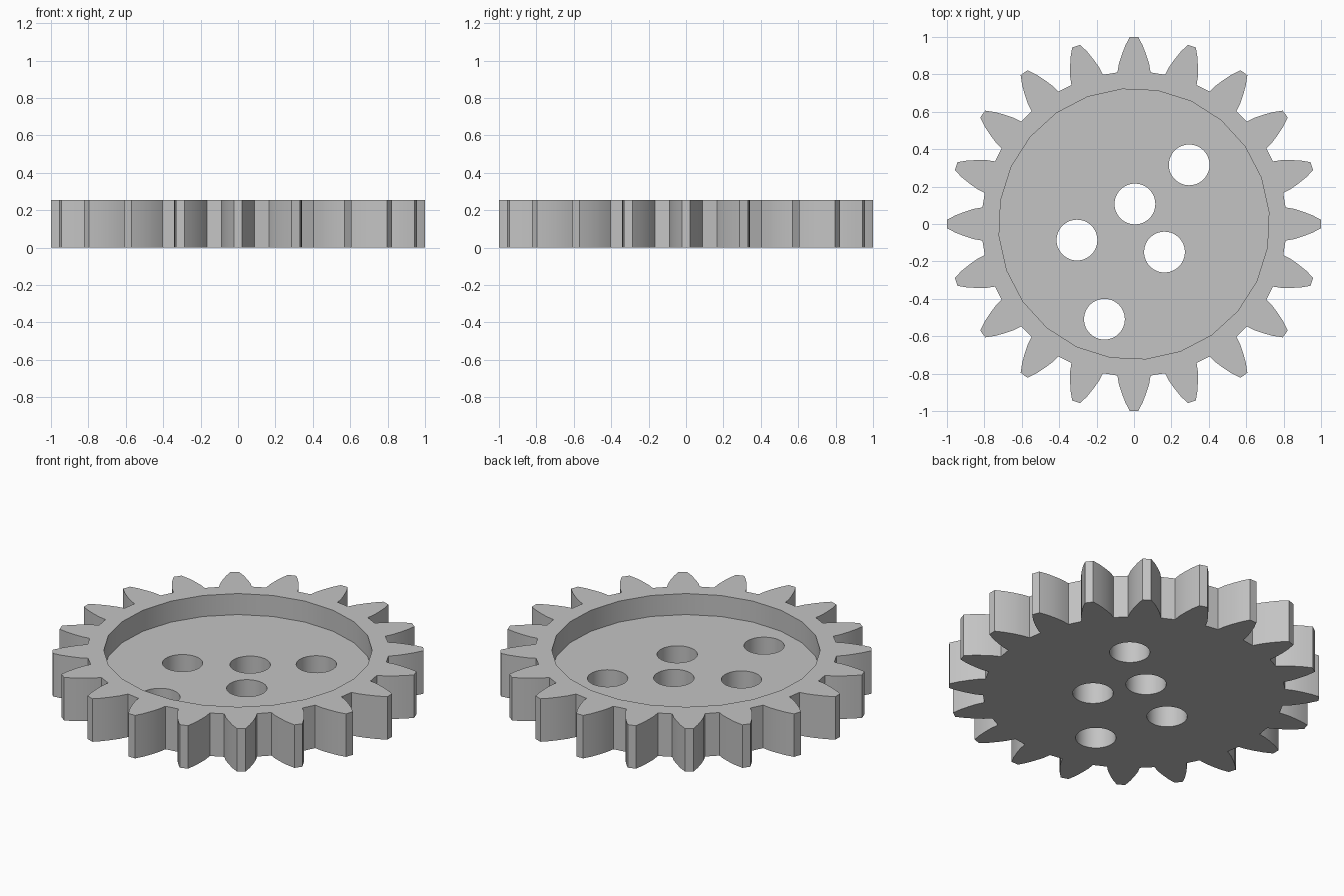
import bpy, bmesh
from math import radians, sin, cos
from mathutils import Matrix, Vector

if "Cube" in bpy.data.objects:
    bpy.data.objects.remove(bpy.data.objects["Cube"], do_unlink=True)

TEETH = 20
HEIGHT = 0.256
FLOOR = 0.131
# Right half of one tooth: (radius, degrees from tooth axis), root to tip
FLANK = [(0.815, 6.25), (0.86, 5.4), (0.905, 4.2), (0.955, 2.8), (1.0, 1.3)]
HOLES = [(0.005, 0.107), (0.295, 0.316), (-0.305, -0.086),
         (0.163, -0.150), (-0.158, -0.509)]

grey = bpy.data.materials.new("light grey")
grey.use_nodes = True
colour = (0.55, 0.55, 0.55, 1)
grey.diffuse_color = colour
grey.node_tree.nodes["Principled BSDF"].inputs["Base Color"].default_value = colour


def to_object(bm, name):
    bmesh.ops.recalc_face_normals(bm, faces=bm.faces)
    mesh = bpy.data.meshes.new(name)
    bm.to_mesh(mesh)
    bm.free()
    mesh.materials.append(grey)
    obj = bpy.data.objects.new(name, mesh)
    bpy.context.collection.objects.link(obj)
    return obj


def cylinder(name, x, y, z0, z1, radius, sides, turn=0):
    bm = bmesh.new()
    place = Matrix.Translation((x, y, (z0 + z1) / 2)) @ Matrix.Rotation(turn, 4, "Z")
    bmesh.ops.create_cone(bm, cap_ends=True, segments=sides, radius1=radius,
                          radius2=radius, depth=z1 - z0, matrix=place)
    return to_object(bm, name)


def polar(radius, degrees):
    a = radians(degrees)
    return Vector((radius * cos(a), radius * sin(a), 0))


# Toothed disc: outline extruded upward
bm = bmesh.new()
outline = []
for i in range(TEETH):
    axis = i * 360 / TEETH
    outline += [polar(r, axis - a) for r, a in FLANK]
    outline += [polar(r, axis + a) for r, a in reversed(FLANK)]
base = bm.faces.new([bm.verts.new(p) for p in outline])
extruded = bmesh.ops.extrude_face_region(bm, geom=[base], use_keep_orig=True)["geom"]
bmesh.ops.translate(bm, vec=(0, 0, HEIGHT),
                    verts=[v for v in extruded if isinstance(v, bmesh.types.BMVert)])
gear = to_object(bm, "gear_wheel")

# Shallow recess in the top and the through holes
cutters = [cylinder("recess_cutter", 0, 0, FLOOR, HEIGHT + 0.2, 0.724, 24, radians(5))]
cutters += [cylinder("hole_cutter", x, y, -0.2, HEIGHT + 0.2, 0.109, 48) for x, y in HOLES]

bpy.ops.object.select_all(action="DESELECT")
gear.select_set(True)
bpy.context.view_layer.objects.active = gear
for cutter in cutters:
    cutter.hide_render = True
    cut = gear.modifiers.new("cut", "BOOLEAN")
    cut.operation = "DIFFERENCE"
    cut.solver = "EXACT"
    cut.object = cutter
    bpy.ops.object.modifier_apply(modifier=cut.name)
    bpy.data.objects.remove(cutter, do_unlink=True)

bpy.ops.object.shade_smooth_by_angle(angle=radians(25))
